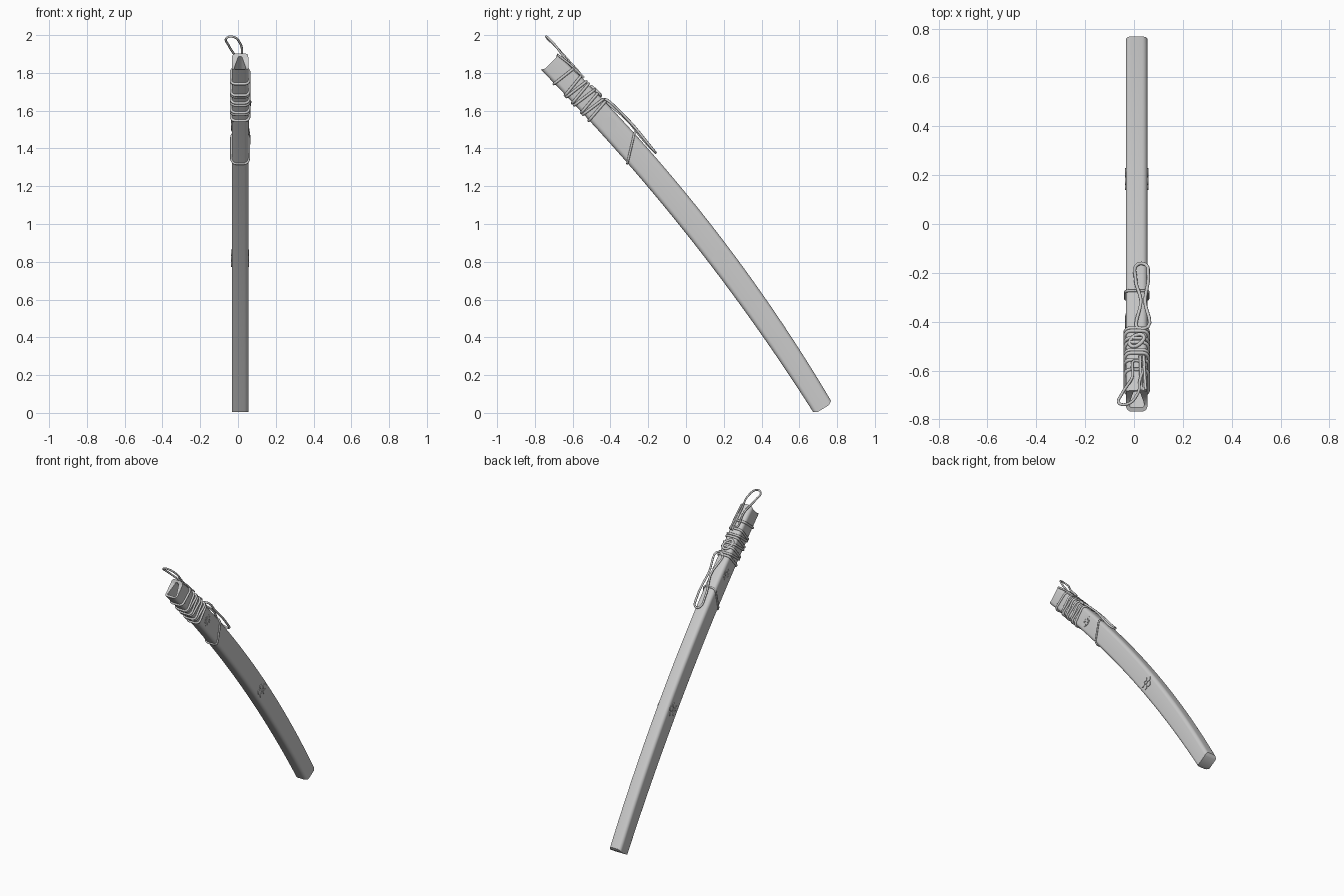
import bpy, bmesh, math
from mathutils import Vector, Matrix

if "Cube" in bpy.data.objects:
    bpy.data.objects.remove(bpy.data.objects["Cube"])

grey = bpy.data.materials.new("plain grey")
grey.diffuse_color = (0.6, 0.6, 0.6, 1)
grey.use_nodes = True
grey.node_tree.nodes["Principled BSDF"].inputs["Base Color"].default_value = grey.diffuse_color

CX, HW = 0.011, 0.044                      # sheath centre in x and half width
A, B = Vector((0, -0.725, 1.86)), Vector((0, 0.72, 0.035))
BOW = Vector((0, 0.786, 0.619)) * 0.07     # sideways bow of the curved sheath


def spine(t):
    """Centre, tangent and back-edge normal of the curved sheath."""
    p = A + (B - A) * t + BOW * 4 * t * (1 - t)
    d = ((B - A) + BOW * 4 * (1 - 2 * t)).normalized()
    return p, d, Vector((0, -d.z, d.y))


def half_height(t):
    return 0.061 + 0.008 * 4 * t * (1 - t) - 0.005 * t


def section(hw, hh, r, n=6):
    """Rounded rectangle, symmetric in both directions."""
    pts = []
    for k, (sx, sy) in enumerate(((1, 1), (-1, 1), (-1, -1), (1, -1))):
        for i in range(n):
            a = math.pi / 2 * (k + i / (n - 1))
            pts.append((sx * (hw - r) + r * math.cos(a), sy * (hh - r) + r * math.sin(a)))
    return pts


def place(t, u, v, along=0.0):
    p, d, n = spine(t)
    return p + d * along + n * v + Vector((CX + u, 0, 0))


def finish(ob, angle=35):
    ob.data.materials.append(grey)
    bpy.ops.object.select_all(action='DESELECT')
    ob.select_set(True)
    bpy.context.view_layer.objects.active = ob
    if ob.type == 'MESH':
        bpy.ops.object.shade_smooth_by_angle(angle=math.radians(angle))


def mesh_object(name, bm):
    bmesh.ops.recalc_face_normals(bm, faces=bm.faces)
    me = bpy.data.meshes.new(name)
    bm.to_mesh(me)
    bm.free()
    ob = bpy.data.objects.new(name, me)
    bpy.context.collection.objects.link(ob)
    finish(ob)


def cap(bm, ring):
    """Close a ring with strips running across the width."""
    n = len(ring)
    half = n // 4
    order = [(ring[half - 1 - i], ring[half + i]) for i in range(half)]
    order += [(ring[n - 1 - i], ring[2 * half + i]) for i in range(half)]
    order.sort(key=lambda q: 0)
    top, low = order[:half], order[half:]
    rows = top + low
    for a, b in zip(rows, rows[1:]):
        bm.faces.new((a[0], a[1], b[1], b[0]))


def sheath():
    bm = bmesh.new()
    rings = []
    # blade slot, wide at the cutting side and narrow toward the back
    for t in (0.05, 0.0):
        hh = half_height(t)
        ring = []
        for u, v in section(HW * 0.72, hh * 0.76, 0.014):
            w = v / hh
            notch = 0.034 * (1 - abs(w)) if t == 0 else 0
            ring.append(bm.verts.new(place(t, u * (0.72 - 0.5 * w), v, notch)))
        rings.append(ring)
    # outer wall from the notched mouth to the bulged tip
    steps = 36
    for i in range(steps + 1):
        t = i / steps
        hh = half_height(t)
        ring = []
        for u, v in section(HW, hh, 0.022):
            w = min(1, abs(v) / hh)
            off = 0
            if i == 0:
                off = 0.034 * (1 - w)
            elif i == steps:
                off = 0.022 * (1 - w * w)
            ring.append(bm.verts.new(place(t, u, v, off)))
        rings.append(ring)
    n = len(rings[0])
    for a, b in zip(rings, rings[1:]):
        for i in range(n):
            j = (i + 1) % n
            bm.faces.new((a[i], a[j], b[j], b[i]))
    cap(bm, rings[0])
    cap(bm, rings[-1])
    mesh_object("sheath", bm)


def cord(name, pts, radius, closed=True, smooth=True):
    cu = bpy.data.curves.new(name, 'CURVE')
    cu.dimensions = '3D'
    cu.bevel_depth = radius
    cu.bevel_resolution = 2
    cu.resolution_u = 6
    cu.use_fill_caps = True
    if smooth:
        sp = cu.splines.new('BEZIER')
        sp.bezier_points.add(len(pts) - 1)
        for b, p in zip(sp.bezier_points, pts):
            b.co = p
            b.handle_left_type = b.handle_right_type = 'AUTO'
    else:
        sp = cu.splines.new('POLY')
        sp.points.add(len(pts) - 1)
        for b, p in zip(sp.points, pts):
            b.co = (*p, 1)
        sp.use_smooth = True
    sp.use_cyclic_u = closed
    ob = bpy.data.objects.new(name, cu)
    bpy.context.collection.objects.link(ob)
    finish(ob)


def wrap(name, t, tilt, radius):
    """Cord running round the sheath, leaning by tilt along its length."""
    hh = half_height(t)
    pts = [place(t + tilt * v / hh, u, v) for u, v in section(HW + 0.003, hh + 0.003, 0.024)]
    cord(name, pts, radius, smooth=False)


def flower(name, t, size, ringed):
    """Thin five-petal emblem on both flat sides."""
    p, d, n = spine(t)
    bm = bmesh.new()

    def disc(c, r, depth, x):
        m = Matrix.Translation(c + Vector((x, 0, 0))) @ Matrix.Rotation(math.pi / 2, 4, 'Y')
        bmesh.ops.create_cone(bm, cap_ends=True, segments=16, radius1=r, radius2=r,
                              depth=depth, matrix=m)
    for s in (-1, 1):
        x = CX + s * HW
        if ringed:
            disc(p, size * 1.15, 0.004, x)
        for k in range(5):
            a = math.tau * k / 5
            c = p + (n * math.cos(a) + d * math.sin(a)) * size * 0.62
            disc(c, size * 0.34, 0.008, x)
        disc(p, size * 0.2, 0.009, x)
    mesh_object(name, bm)


sheath()
flower("lower_flower_emblem", 0.594, 0.05, False)
flower("upper_flower_emblem", 0.197, 0.034, True)

# cord windings below the mouth
for i, t in enumerate((0.047, 0.077, 0.088, 0.101, 0.114, 0.131, 0.143, 0.156)):
    wrap(f"cord_winding_{i + 1}", t, 0.003 * (-1) ** i, 0.0075)
wrap("lower_cord_ring", 0.27, -0.02, 0.006)

# loose loops and tails of the cord on the back edge
cord("upper_cord_loop", [(0.015, -0.56, 1.79), (0.022, -0.65, 1.89), (0.012, -0.70, 1.955),
                         (-0.03, -0.738, 1.992), (-0.062, -0.733, 1.982), (-0.052, -0.70, 1.95),
                         (-0.008, -0.63, 1.875)], 0.006)
cord("lower_cord_loop", [(0.036, -0.43, 1.66), (0.045, -0.31, 1.555), (0.058, -0.20, 1.425),
                         (0.045, -0.165, 1.382), (0.016, -0.165, 1.382), (0.006, -0.22, 1.44),
                         (0.028, -0.31, 1.55)], 0.007)
for i, (x, dx) in enumerate(((0.025, 0.005), (0.04, 0.008))):
    cord(f"cord_tail_{i + 1}", [(x, -0.54, 1.775), (x + dx / 2, -0.62, 1.85), (x + dx, -0.68, 1.895)],
         0.006, closed=False)
cord("back_knot", [(-0.01, -0.50, 1.725), (0.03, -0.485, 1.715), (0.035, -0.455, 1.685),
                   (0.0, -0.46, 1.685)], 0.008)
